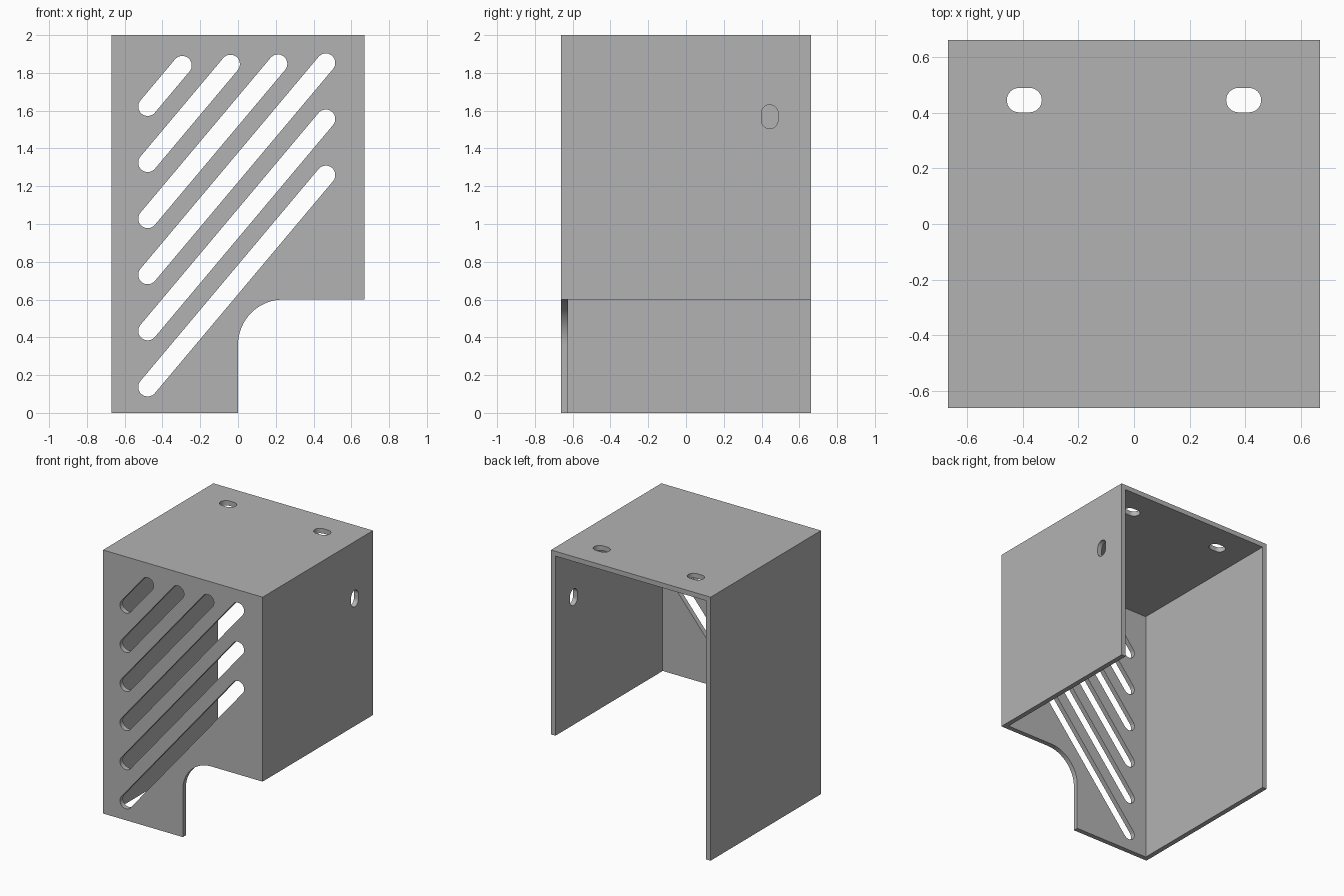
import bpy
import bmesh
from math import pi, cos, sin, atan2, radians
from mathutils import Vector

if "Cube" in bpy.data.objects:
    bpy.data.objects.remove(bpy.data.objects["Cube"])

HX, HY, H, T = 0.67, 0.662, 2.0, 0.037   # half width, half depth, height, wall

grey = bpy.data.materials.new("plain grey")
grey.use_nodes = True
colour = (0.45, 0.45, 0.45, 1)
grey.diffuse_color = colour
grey.node_tree.nodes["Principled BSDF"].inputs["Base Color"].default_value = colour


def prism(name, points, depth):
    """Solid from a closed outline, extruded by the depth vector."""
    bm = bmesh.new()
    face = bm.faces.new([bm.verts.new(p) for p in points])
    grown = bmesh.ops.extrude_face_region(bm, geom=[face])["geom"]
    verts = [g for g in grown if isinstance(g, bmesh.types.BMVert)]
    bmesh.ops.translate(bm, verts=verts, vec=depth)
    bmesh.ops.recalc_face_normals(bm, faces=bm.faces)
    mesh = bpy.data.meshes.new(name)
    bm.to_mesh(mesh)
    bm.free()
    mesh.materials.append(grey)
    obj = bpy.data.objects.new(name, mesh)
    bpy.context.collection.objects.link(obj)
    return obj


def box(name, lo, hi):
    outline = [(lo[0], lo[1]), (hi[0], lo[1]), (hi[0], hi[1]), (lo[0], hi[1])]
    return prism(name, [(x, y, lo[2]) for x, y in outline], (0, 0, hi[2] - lo[2]))


def arc(centre, radius, start, end, steps=16):
    angles = [start + (end - start) * i / steps for i in range(steps + 1)]
    return [(centre[0] + radius * cos(a), centre[1] + radius * sin(a)) for a in angles]


def slot(a, b, radius):
    """Outline of a round-ended slot between two centres."""
    tilt = atan2(b[1] - a[1], b[0] - a[0])
    return (arc(b, radius, tilt - pi / 2, tilt + pi / 2)
            + arc(a, radius, tilt + pi / 2, tilt + 3 * pi / 2))


def cut(target, cutter):
    cutter.hide_render = True
    mod = target.modifiers.new("cut", 'BOOLEAN')
    mod.operation = 'DIFFERENCE'
    mod.solver = 'EXACT'
    mod.object = cutter
    cutters.append(cutter)


cutters = []
cover = box("vented_cover", (-HX, -HY, 0), (HX, HY, H))

# Hollow inside, open at the back and underneath
cut(cover, box("hollow", (-HX + T, -HY + T, -1), (HX - T, HY + 1, H - T)))

# Lower corner cut-out with a rounded inner corner
R, TOP = 0.24, 0.6
notch = [(0, -1), (1, -1), (1, TOP)] + arc((R, TOP - R), R, pi / 2, pi)
cut(cover, prism("corner_cutout", [(x, -1, z) for x, z in notch], (0, 2, 0)))

# Diagonal vents in the front panel
SLOPE, LEFT = 1.19, -0.478
for i, right in enumerate((0.465, 0.465, 0.465, 0.211, -0.04, -0.295)):
    low = 0.137 + 0.297 * i
    outline = slot((LEFT, low), (right, low + SLOPE * (right - LEFT)), 0.05)
    cut(cover, prism("vent", [(x, -HY - 0.1, z) for x, z in outline], (0, 0.2, 0)))

# Mounting slots in the top panel
for side in (-1, 1):
    x = 0.395 * side
    outline = slot((x - 0.019, 0.446), (x + 0.019, 0.446), 0.044)
    cut(cover, prism("top_slot", [(px, py, H - 0.1) for px, py in outline], (0, 0, 0.2)))

# Mounting slot in the short side wall
outline = slot((0.443, 1.549), (0.443, 1.587), 0.044)
cut(cover, prism("side_slot", [(HX - 0.1, y, z) for y, z in outline], (0.2, 0, 0)))

# Apply the cuts, then remove the cutters
bpy.context.view_layer.update()
result = bpy.data.meshes.new_from_object(
    cover.evaluated_get(bpy.context.evaluated_depsgraph_get()))
cover.modifiers.clear()
cover.data = result
for obj in cutters:
    bpy.data.objects.remove(obj)

# Smooth round ends, crisp panel edges
bpy.ops.object.select_all(action='DESELECT')
cover.select_set(True)
bpy.context.view_layer.objects.active = cover
bpy.ops.object.shade_smooth_by_angle(angle=radians(30))
weighted = cover.modifiers.new("even_shading", 'WEIGHTED_NORMAL')
weighted.keep_sharp = True
